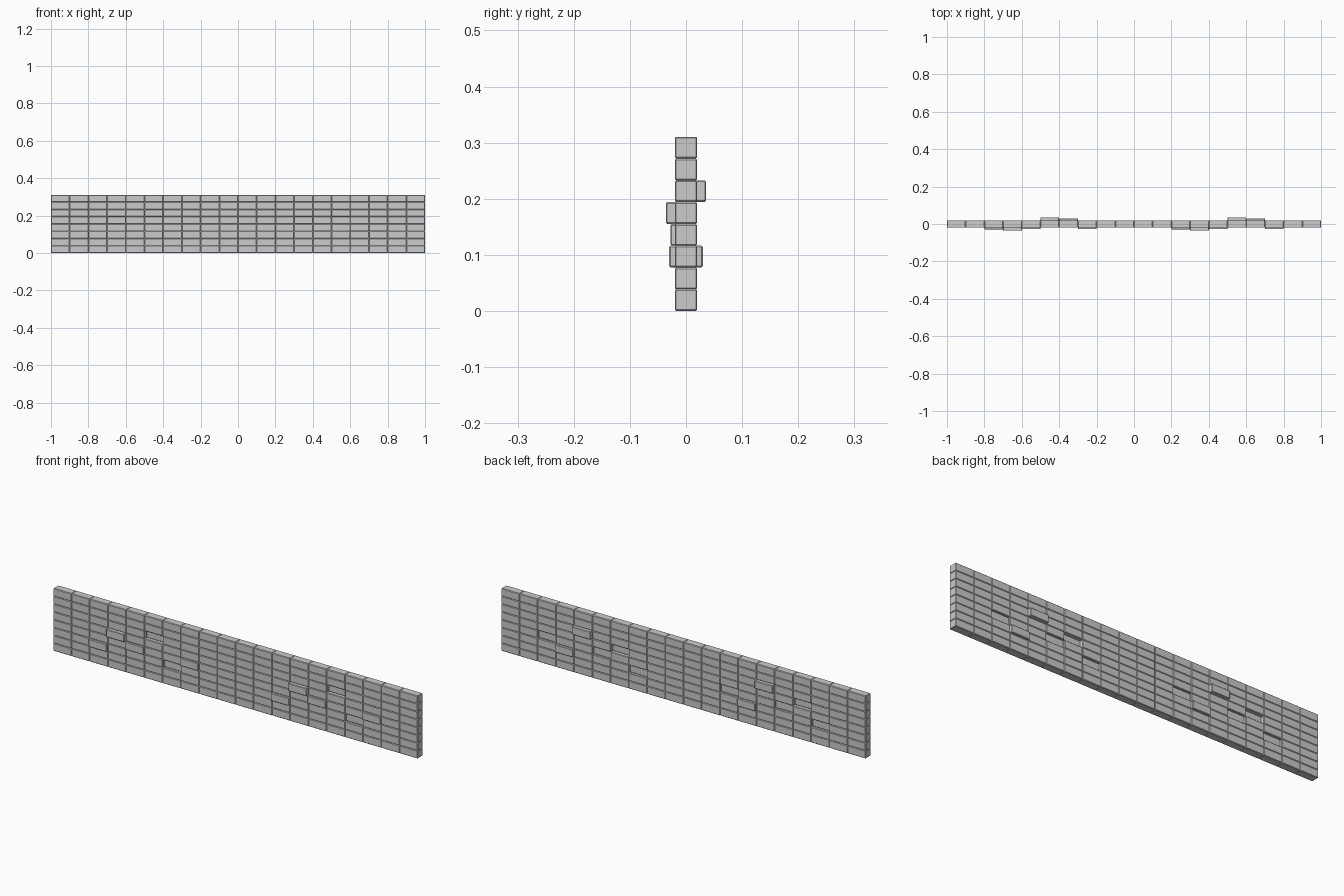
import bpy, bmesh

if "Cube" in bpy.data.objects:
    bpy.data.objects.remove(bpy.data.objects["Cube"])

COLS, ROWS = 20, 8
W, D, H = 0.1, 0.04, 0.0388

# bricks pushed out of line, repeated in each half: (column, row) -> y shift
SHIFT = {(2, 2): -0.01, (3, 4): -0.016, (4, 3): -0.008,
         (5, 5): 0.016, (6, 2): 0.01, (7, 3): -0.008}

# one shared brick with slightly worn edges
bm = bmesh.new()
bmesh.ops.create_cube(bm, size=1)
bmesh.ops.scale(bm, vec=(W, D, H), verts=bm.verts)
bmesh.ops.bevel(bm, geom=bm.edges[:], offset=0.0025, segments=1,
                affect='EDGES', clamp_overlap=True)
brick = bpy.data.meshes.new("brick")
bm.to_mesh(brick)
bm.free()

# stacked courses
for r in range(ROWS):
    for c in range(COLS):
        ob = bpy.data.objects.new(f"brick_row{r + 1}_{c + 1}", brick)
        ob.location = (-1 + (c + 0.5) * W, SHIFT.get((c % 10, r), 0), (r + 0.5) * H)
        bpy.context.collection.objects.link(ob)
